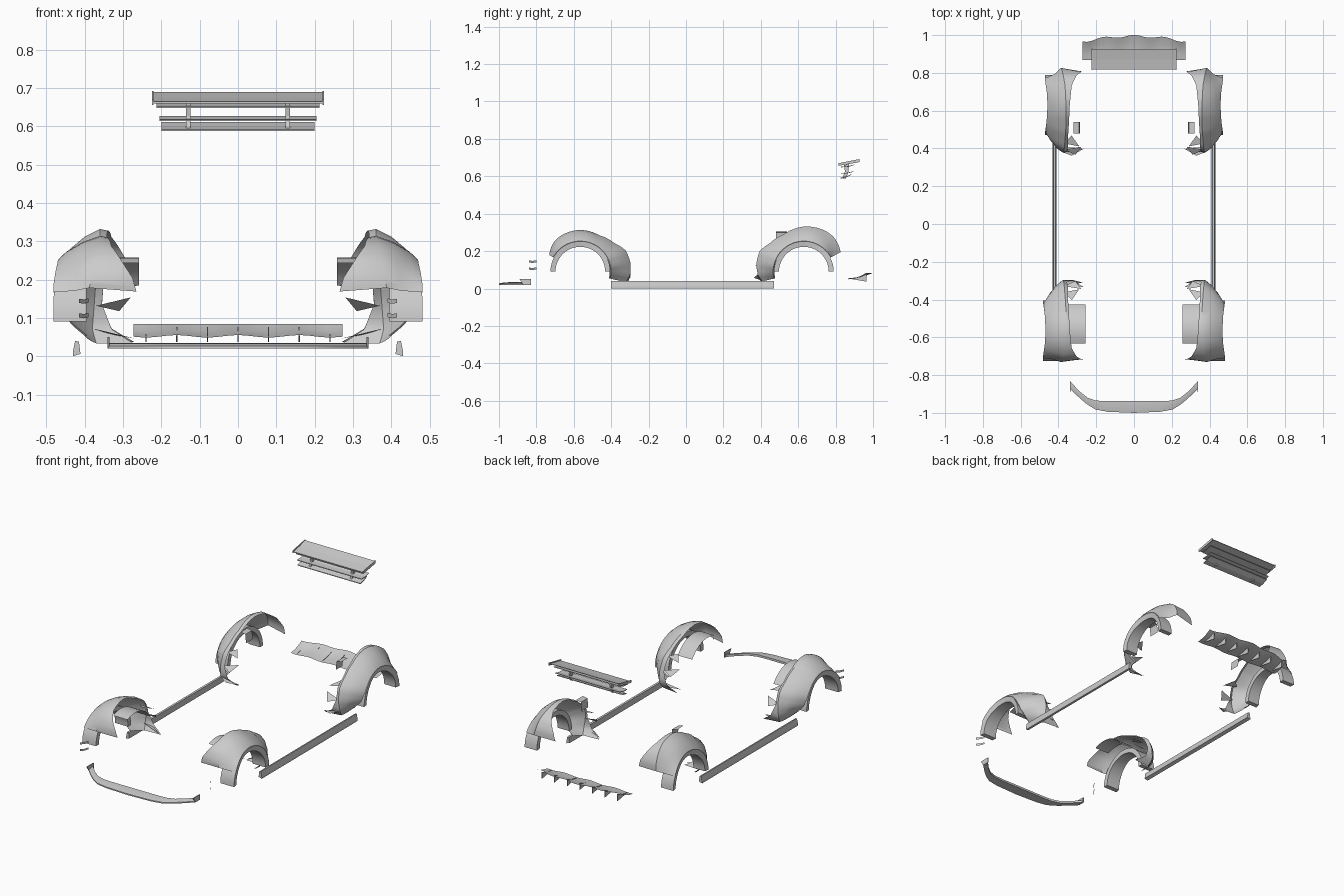
import bpy, math
from mathutils import Vector

if "Cube" in bpy.data.objects:
    bpy.data.objects.remove(bpy.data.objects["Cube"])

grey = bpy.data.materials.new("light_grey")
grey.diffuse_color = (0.6, 0.6, 0.6, 1)
grey.use_nodes = True
grey.node_tree.nodes["Principled BSDF"].inputs["Base Color"].default_value = grey.diffuse_color


def add(name, verts, faces, smooth=True):
    me = bpy.data.meshes.new(name)
    me.from_pydata([tuple(v) for v in verts], [], faces)
    me.validate()
    me.materials.append(grey)
    ob = bpy.data.objects.new(name, me)
    bpy.context.collection.objects.link(ob)
    bpy.ops.object.select_all(action='DESELECT')
    ob.select_set(True)
    bpy.context.view_layer.objects.active = ob
    bpy.ops.object.mode_set(mode='EDIT')
    bpy.ops.mesh.select_all(action='SELECT')
    bpy.ops.mesh.normals_make_consistent(inside=False)
    bpy.ops.object.mode_set(mode='OBJECT')
    if smooth:
        bpy.ops.object.shade_smooth_by_angle(angle=math.radians(35))
    return ob


def loft(name, rows, closed=True, smooth=True):
    """Skin a list of equal-length sections; closed sections get end caps."""
    n = len(rows[0])
    verts = [p for r in rows for p in r]
    faces = []
    for i in range(len(rows) - 1):
        for j in range(n if closed else n - 1):
            k = (j + 1) % n
            faces.append((i*n + j, i*n + k, (i+1)*n + k, (i+1)*n + j))
    if closed:
        faces.append(tuple(range(n)))
        faces.append(tuple((len(rows) - 1)*n + j for j in range(n)))
    return add(name, verts, faces, smooth)


def prism_x(name, prof, x0, x1):
    """Extrude a (y, z) profile along x."""
    return loft(name, [[(x, y, z) for y, z in prof] for x in (x0, x1)], smooth=False)


# Fender sections: angle, outer x, crest x, crest radius, inner x, inner radius
SECTIONS = [(-13, .40, .37, .25, .27, .26), (-4, .43, .38, .267, .33, .27),
            (10, .465, .375, .272, .355, .262), (25, .477, .37, .268, .35, .255),
            (40, .477, .365, .238, .35, .23), (62, .472, .36, .22, .345, .214),
            (90, .468, .36, .224, .34, .22), (115, .472, .365, .22, .33, .217),
            (130, .477, .375, .214, .305, .21), (143, .481, .382, .2, .275, .19),
            (152, .482, .388, .188, .265, .168)]


def lerp_rows(t):
    """Sample the section table at t in 0..1."""
    f = t * (len(SECTIONS) - 1)
    i = min(int(f), len(SECTIONS) - 2)
    return [a + (b - a)*(f - i) for a, b in zip(SECTIONS[i], SECTIONS[i + 1])]


def corner(end, side, sx):
    """end: front/rear, sx: +1 right, -1 left."""
    front = end == "front"
    cy, s, dx = (-.565, 1, 0) if front else (.63, -1, -.01)

    def pt(x, r, a):
        a = math.radians(a)
        return (sx*x, cy + s*r*math.cos(a), .09 + r*math.sin(a))

    # flared outer shell, tapering into the tail and the inward sweep
    rows = []
    for i in range(31):
        a, xo, xt, rt, xi, ri = lerp_rows(i / 30)
        k = 1 if front else .93 + .25*a/150
        xo, rt, ri = xo + dx, rt*k, ri*k
        g = max(0, min(1, (a - 110)/40))        # shell hugs the band at the far end
        rows.append([pt(xo - .006, .157, a), pt(xo, .164, a),
                     pt(xo*.8 + xt*.2, .164 + (rt - .164)*(.33 - .25*g), a),
                     pt(xo*.4 + xt*.6, .164 + (rt - .164)*(.75 - .4*g), a),
                     pt(xt, rt, a), pt(xi, ri, a)])
    loft(f"{end}_fender_shell_{side}", rows, closed=False)

    # wheel arch band, narrower at the top
    rows = []
    for i in range(25):
        a = 180*i/24
        xo = .482 + dx - .016*math.sin(math.radians(a))**3
        rows.append([pt(.395, .133, a), pt(.395, .16, a),
                     pt(xo, .16, a), pt(xo - .004, .133, a)])
    loft(f"{end}_arch_band_{side}", rows)

    # rivets on the arch band's inner flange
    verts, faces = [], []
    for a in range(15, 180, 25):
        c = Vector(pt(.392, .147, a))
        base = len(verts)
        verts += [c + Vector((0, .005*math.cos(q*math.pi/4), .005*math.sin(q*math.pi/4)))
                  for q in range(8)]
        faces.append(tuple(range(base, base + 8)))
    add(f"{end}_arch_rivets_{side}", verts, faces, False)

    # torn bracket flaps behind the tail: triangles
    verts = [pt(.37, .24, 10), pt(.28, .23, 16), pt(.31, .265, 6),
             pt(.37, .23, 28), pt(.29, .24, 24), pt(.33, .20, 36),
             pt(.38, .25, -4), pt(.265, .235, -11), pt(.33, .27, -7)]
    add(f"{end}_bracket_flaps_{side}", verts, [(0, 1, 2), (3, 4, 5), (6, 7, 8)], False)

    # curved inner liner over the front wheel
    if front:
        loft(f"front_arch_liner_{side}", [[pt(.258, .168, a), pt(.35, .168, a)]
                                          for a in range(34, 115, 8)], closed=False)


for side, sx in (("right", 1), ("left", -1)):
    corner("front", side, sx)
    corner("rear", side, sx)

    # inner bracket of the rear fender: bent plate
    loft(f"rear_inner_bracket_{side}", [[(sx*.285, y, .25), (sx*.29, y, .30),
                                         (sx*.32, y, .305)]
                                        for y in (.48, .54)], closed=False, smooth=False)
    # side skirt
    prof = [(.411, .006), (.431, 0), (.431, .01), (.425, .04), (.415, .038)]
    loft(f"side_skirt_{side}", [[(sx*x, y, z) for x, z in prof] for y in (-.40, .47)], smooth=False)

    # pair of small upright corner winglets
    for i, z in enumerate((.099, .137)):
        loft(f"corner_winglet_{side}_{i}",
             [[(sx*x, y, z + d), (sx*x, y, z + d + .011)]
              for x, y, d in ((.415, -.84, .002), (.402, -.82, 0), (.39, -.80, .003))],
             closed=False)

    # front lip end plate
    loft(f"front_lip_end_{side}", [[(sx*x, -.87, .02), (sx*x, -.83, .02), (sx*x, -.83, .05),
                                    (sx*x, -.89, .05)] for x in (.335, .34)], smooth=False)

# front lip: inner and outer edge followed round the nose
half = [(.34, -.83, .34, -.87), (.29, -.885, .30, -.91), (.245, -.92, .255, -.95),
        (.20, -.935, .205, -.982), (.14, -.938, .14, -.994), (0, -.938, 0, -1.0)]
path = half + [(-a, b, -c, d) for a, b, c, d in reversed(half[:-1])]
loft("front_lip", [[(a, b, .022), (a, b, .034), ((a + c)/2, (b + d)/2, .033),
                    (c, d, .027), (c, d, .02)] for a, b, c, d in path])

# rear diffuser with arched bays and a scalloped trailing edge
rows = []
for i in range(73):
    x = -.272 + .544*i/72
    w = math.cos(2*math.pi*x/.16)
    edge = .965 + .03*(1 - (x/.272)**2) + .006*w
    if abs(x) > .25:
        edge = .965
    rows.append([(x, .868 + (edge - .868)*t, z + .003*w*(1 - t)) for t, z in
                 ((0, .052), (.35, .057), (.7, .068), (1, .084))])
loft("diffuser_panel", rows, closed=False)

# diffuser fins
for i in range(-3, 4):
    x = .08*i
    prism_x(f"diffuser_fin_{i + 3}", [(.875, .052), (.965, .037), (.965, .076), (.93, .062)],
            x - .0015, x + .0015)

# rear wing: four stacked blades
BLADES = [("upper", .225, .818, .66, .925, .686, .006),
          ("slot", .212, .83, .648, .90, .66, .004),
          ("middle", .205, .828, .614, .895, .624, .004),
          ("lower", .20, .825, .588, .885, .608, .006)]
for name, w, y0, z0, y1, z1, t in BLADES:
    ym, zm = (y0 + y1)/2, (z0 + z1)/2
    sag = .004
    prof = [(y0, z0), (ym, zm - sag), (y1, z1), (y1, z1 + .003),
            (ym, zm - sag + t), (y0, z0 + .004)]
    prism_x(f"wing_{name}_blade", prof, -w, w)

for side, sx in (("right", 1), ("left", -1)):
    # wing uprights
    prism_x(f"wing_upright_{side}", [(.835, .588), (.855, .588), (.868, .625), (.872, .665),
                                     (.845, .66), (.85, .625)], sx*.13 - .006, sx*.13 + .006)
    # wing end plates
    prism_x(f"wing_end_plate_{side}", [(.815, .656), (.928, .676), (.928, .692), (.815, .67)],
            sx*.223 - .002, sx*.223 + .002)
